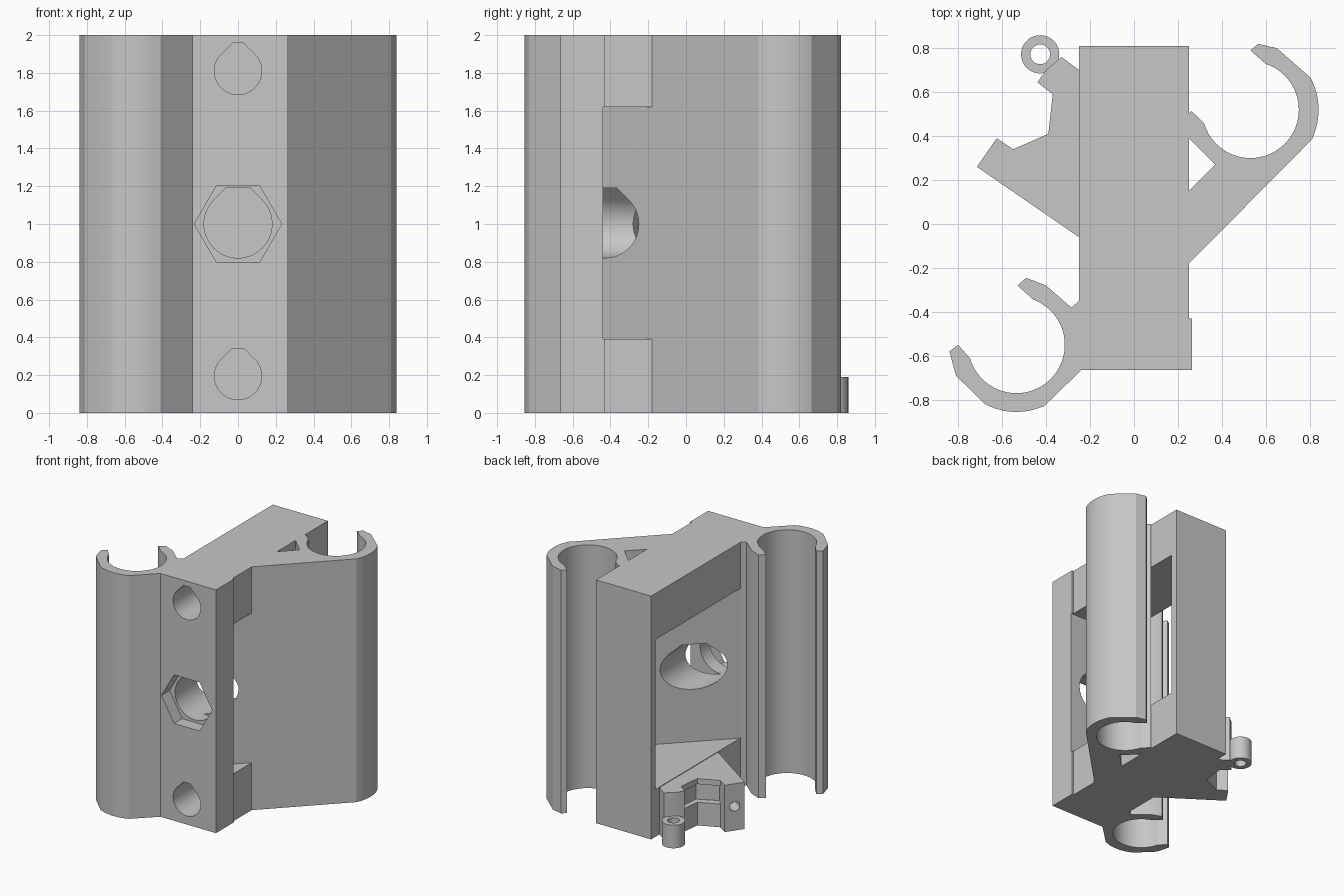
import bpy, bmesh, math
from mathutils import Vector

if "Cube" in bpy.data.objects:
    bpy.data.objects.remove(bpy.data.objects["Cube"], do_unlink=True)

GREY = (0.57, 0.57, 0.57, 1)
grey = bpy.data.materials.new("plain grey")
grey.use_nodes = True
grey.diffuse_color = GREY
grey.node_tree.nodes["Principled BSDF"].inputs["Base Color"].default_value = GREY


def prism(name, points, start, end, axis="z"):
    """Extrude a plan outline along z, or an (x, z) outline along y."""
    bm = bmesh.new()
    place = (lambda p: (p[0], p[1], start)) if axis == "z" else (lambda p: (p[0], start, p[1]))
    face = bm.faces.new([bm.verts.new(place(p)) for p in points])
    out = bmesh.ops.extrude_face_region(bm, geom=[face])
    shift = Vector((0, 0, end - start)) if axis == "z" else Vector((0, end - start, 0))
    bmesh.ops.translate(bm, vec=shift, verts=[v for v in out["geom"] if isinstance(v, bmesh.types.BMVert)])
    bmesh.ops.recalc_face_normals(bm, faces=bm.faces)
    mesh = bpy.data.meshes.new(name)
    bm.to_mesh(mesh)
    bm.free()
    mesh.materials.append(grey)
    obj = bpy.data.objects.new(name, mesh)
    bpy.context.collection.objects.link(obj)
    return obj


def arc(cx, cy, r, a0, a1, steps=36):
    angles = [math.radians(a0 + (a1 - a0) * i / steps) for i in range(steps + 1)]
    return [(cx + r * math.cos(a), cy + r * math.sin(a)) for a in angles]


def teardrop(z, r, top):
    """Round hole with a 45 degree roof and a flat crown."""
    half = r * math.sqrt(2) - top
    return arc(0, z, r, 135, 405) + [(half, z + top), (-half, z + top)]


def cut(obj, cutter):
    cutter.hide_render = True
    mod = obj.modifiers.new("cut", "BOOLEAN")
    mod.operation, mod.solver, mod.object = "DIFFERENCE", "EXACT", cutter
    bpy.context.view_layer.objects.active = obj
    bpy.ops.object.modifier_apply(modifier=mod.name)
    bpy.data.objects.remove(cutter, do_unlink=True)


def smooth(obj):
    bpy.ops.object.select_all(action="DESELECT")
    obj.select_set(True)
    bpy.context.view_layer.objects.active = obj
    bpy.ops.object.shade_smooth_by_angle(angle=math.radians(20))


# Body with both snap-on rod clips as one outline
right_clip, left_clip = (0.53, 0.52), (-0.535, -0.55)
outline = [(0.265, -0.665), (0.265, -0.43), (0.25, -0.43), (0.25, -0.18), (0.81, 0.385)]
outline += arc(*right_clip, 0.31, -22, 28, 10)
outline += [(0.65, 0.80), (0.565, 0.82), (0.53, 0.79)]
outline += arc(*right_clip, 0.22, 72, -164)
outline += [(0.26, 0.515), (0.25, 0.50), (0.25, 0.81), (-0.25, 0.81), (-0.25, -0.35),
            (-0.285, -0.38), (-0.40, -0.28), (-0.49, -0.245), (-0.53, -0.28)]
outline += arc(*left_clip, 0.22, 70, -164)
outline += [(-0.80, -0.55), (-0.84, -0.58), (-0.81, -0.69)]
outline += arc(*left_clip, 0.305, 242, 292, 10)
outline += [(-0.41, -0.83), (-0.24, -0.665)]
body = prism("carriage_body", outline, 0, 2)

# Triangular channel beside the right clip
cut(body, prism("channel", [(0.25, 0.15), (0.37, 0.27), (0.25, 0.39)], -0.1, 2.1))

# Pockets either side of the diagonal web, cutting out through the side walls
cut(body, prism("front_pocket", [(-0.01, -0.44), (0.3, -0.44), (0.3, -0.13)], 0.39, 1.62))
back_pocket = [(-0.257, -0.357), (0.253, 0.153), (0.253, 0.75), (-0.257, 0.75)]
cut(body, prism("back_pocket", back_pocket, 0.39, 1.62))

# Bolt hole, hexagonal nut recess and two rod sockets
cut(body, prism("bolt_hole", teardrop(1.0, 0.18, 0.19), -0.8, 0.4, "y"))
cut(body, prism("nut_recess", arc(0, 1.0, 0.231, 0, 300, 5), -0.8, -0.56, "y"))
for z in (0.195, 1.81):
    cut(body, prism("rod_socket", teardrop(z, 0.125, 0.147), -0.8, 0.1, "y"))
smooth(body)

# Switch mount, level with the pocket floor: ledge, set-back wall and rim
ledge = [(-0.25, -0.06), (-0.715, 0.26), (-0.625, 0.39), (-0.55, 0.34), (-0.39, 0.41),
         (-0.37, 0.59), (-0.44, 0.645), (-0.40, 0.70), (-0.33, 0.76), (-0.25, 0.70)]
wall = ledge[:4] + [(-0.51, 0.29), (-0.35, 0.37), (-0.33, 0.565)] + ledge[5:]
parts = [prism("switch_ledge", ledge, 0, 0.19), prism("switch_wall", wall, 0.19, 0.34),
         prism("switch_rim", ledge, 0.34, 0.385)]

# Screw hole in the end of the mount
for part in parts[:2]:
    drill = prism("drill", arc(0, 0, 0.04, 0, 345, 23), -0.12, 0.12, "y")
    drill.location = (-0.67, 0.325, 0.2)
    drill.rotation_euler.z = math.radians(-125)
    bpy.context.view_layer.update()
    cut(part, drill)
    smooth(part)

# Hinge eyelet
eyelet = prism("hinge_eyelet", arc(-0.427, 0.772, 0.087, 0, 350, 35), 0, 0.19)
cut(eyelet, prism("eyelet_hole", arc(-0.427, 0.772, 0.045, 0, 345, 23), -0.1, 0.3))
smooth(eyelet)
